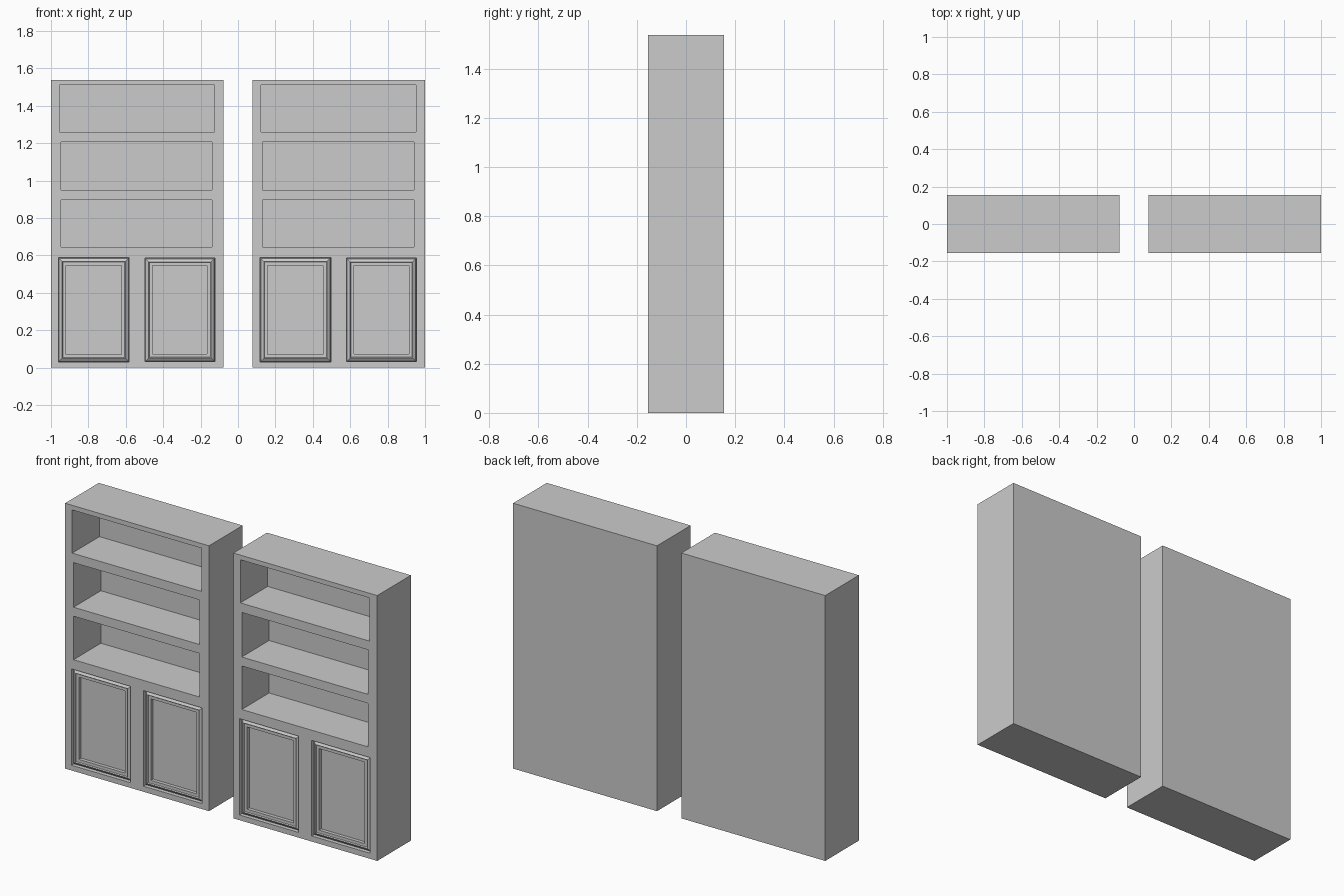
import bpy, bmesh

if "Cube" in bpy.data.objects:
    bpy.data.objects.remove(bpy.data.objects["Cube"])

W, H, D = 0.922, 1.537, 0.308      # one cabinet
FRONT = -D / 2
SPACING = 1.078                    # left to right cabinet
SHELF_DEPTH, DOOR_DEPTH = 0.25, 0.03

SHELVES = [(-0.955, -0.126, 1.260, 1.510),
           (-0.946, -0.138, 0.949, 1.207),
           (-0.946, -0.138, 0.645, 0.897)]
DOORS = [(-0.960, -0.582, 0.030, 0.588),
         (-0.498, -0.124, 0.032, 0.586)]
# moulding section: inset from the opening, depth behind the front
MOULDING = [(0.0, 0.030), (0.004, 0.016), (0.020, 0.004),
            (0.024, 0.010), (0.041, 0.010), (0.041, 0.030)]


def box(name, x0, x1, y0, y1, z0, z1):
    bm = bmesh.new()
    bmesh.ops.create_cube(bm, size=1)
    for v in bm.verts:
        v.co = ((x0 + x1) / 2 + v.co.x * (x1 - x0),
                (y0 + y1) / 2 + v.co.y * (y1 - y0),
                (z0 + z1) / 2 + v.co.z * (z1 - z0))
    return finish(name, bm)


def finish(name, bm):
    bmesh.ops.recalc_face_normals(bm, faces=bm.faces)
    mesh = bpy.data.meshes.new(name)
    bm.to_mesh(mesh)
    bm.free()
    ob = bpy.data.objects.new(name, mesh)
    bpy.context.collection.objects.link(ob)
    return ob


def moulding(name, x0, x1, z0, z1):
    """Mitred frame: the section swept around a rectangle."""
    bm = bmesh.new()
    rings = []
    for i, d in MOULDING:
        y = FRONT + d
        rings.append([bm.verts.new(p) for p in (
            (x0 + i, y, z0 + i), (x1 - i, y, z0 + i),
            (x1 - i, y, z1 - i), (x0 + i, y, z1 - i))])
    for a, b in zip(rings, rings[1:] + rings[:1]):
        for k in range(4):
            n = (k + 1) % 4
            bm.faces.new((a[k], a[n], b[n], b[k]))
    return finish(name, bm)


def cabinet(side, dx):
    # carcass with shelf openings and shallow door recesses
    body = box(side + "_cabinet", -1 + dx, -1 + W + dx, FRONT, -FRONT, 0, H)
    openings = [(s, SHELF_DEPTH) for s in SHELVES] + [(d, DOOR_DEPTH) for d in DOORS]
    for n, ((x0, x1, z0, z1), depth) in enumerate(openings):
        cutter = box(f"{side}_opening_cutter_{n}", x0 + dx, x1 + dx,
                     FRONT - 0.1, FRONT + depth, z0, z1)
        cutter.hide_render = True
        mod = body.modifiers.new("opening", 'BOOLEAN')
        mod.operation, mod.solver, mod.object = 'DIFFERENCE', 'EXACT', cutter
        bpy.context.view_layer.objects.active = body
        bpy.ops.object.modifier_apply(modifier=mod.name)
        bpy.data.objects.remove(cutter)
    # door mouldings
    for n, (x0, x1, z0, z1) in enumerate(DOORS):
        moulding(f"{side}_door_moulding_{n}", x0 + dx, x1 + dx, z0, z1)


cabinet("left", 0)
cabinet("right", SPACING)
